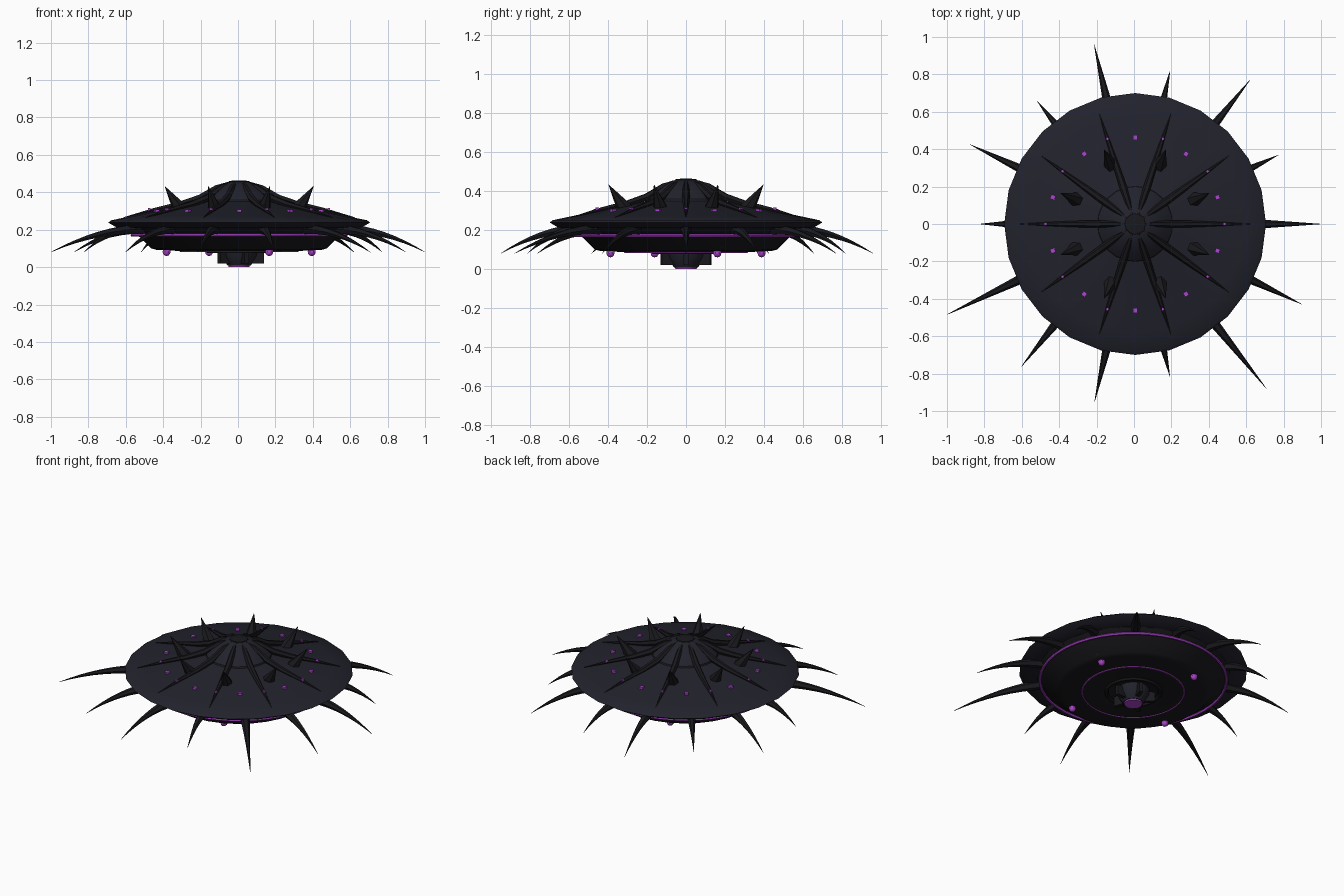
import bpy, bmesh, math
from math import cos, sin, radians, tau
from mathutils import Vector, Matrix

cube = bpy.data.objects.get("Cube")
if cube:
    bpy.data.objects.remove(cube, do_unlink=True)

CENTRE = Vector((0.006, 0, 0))


def material(name, rgb):
    m = bpy.data.materials.new(name)
    m.use_nodes = True
    m.diffuse_color = (*rgb, 1)
    bsdf = next(n for n in m.node_tree.nodes if n.type == 'BSDF_PRINCIPLED')
    bsdf.inputs["Base Color"].default_value = (*rgb, 1)
    return m


HULL = material("dark blue grey", (0.016, 0.016, 0.026))
HORN = material("near black", (0.010, 0.010, 0.013))
GLOW = material("glowing purple", (0.42, 0.06, 0.62))


def finish(name, bm, mat, angle=35):
    bmesh.ops.recalc_face_normals(bm, faces=bm.faces)
    mesh = bpy.data.meshes.new(name)
    bm.to_mesh(mesh)
    bm.free()
    mesh.materials.append(mat)
    ob = bpy.data.objects.new(name, mesh)
    ob.location = CENTRE
    bpy.context.collection.objects.link(ob)
    bpy.ops.object.select_all(action='DESELECT')
    ob.select_set(True)
    bpy.context.view_layer.objects.active = ob
    bpy.ops.object.shade_smooth_by_angle(angle=radians(angle))
    return ob


def bridge(bm, a, b):
    n = len(a)
    for i in range(n):
        bm.faces.new((a[i], a[(i + 1) % n], b[(i + 1) % n], b[i]))


def lathe(name, profile, mat, sides=24, closed=False):
    """Spin a (radius, height) profile; open ends are capped."""
    bm = bmesh.new()
    rings = [[bm.verts.new((r * cos(tau * i / sides), r * sin(tau * i / sides), z))
              for i in range(sides)] for r, z in profile]
    for a, b in zip(rings, rings[1:]):
        bridge(bm, a, b)
    if closed:
        bridge(bm, rings[-1], rings[0])
    else:
        bm.faces.new(rings[0])
        bm.faces.new(rings[-1])
    return finish(name, bm, mat)


def ring(name, radius, z, thick, mat):
    section = [(radius + thick * cos(tau * k / 6), z + thick * sin(tau * k / 6)) for k in range(6)]
    return lathe(name, section, mat, 48, True)


def tapered(bm, path, radii, angle, sides=6):
    """Tube along a (radius, height) path standing in the plane at this angle."""
    out = Vector((cos(angle), sin(angle), 0))
    side = Vector((-sin(angle), cos(angle), 0))
    pts = [out * r + Vector((0, 0, z)) for r, z in path]
    rings = []
    for i, p in enumerate(pts):
        along = (pts[min(i + 1, len(pts) - 1)] - pts[max(i - 1, 0)]).normalized()
        up = along.cross(side)
        rings.append([bm.verts.new(p + radii[i] * (side * cos(tau * k / sides) + up * sin(tau * k / sides)))
                      for k in range(sides)])
    for a, b in zip(rings, rings[1:]):
        bridge(bm, a, b)
    bm.faces.new(rings[0])
    bm.faces.new(rings[-1])


def polar(r, z, angle):
    return Matrix.Rotation(angle, 4, 'Z') @ Matrix.Translation((r, 0, z))


# Saucer: upper shell with rim, then the bowl beneath
lathe("upper_hull", [(0.10, 0.375), (0.22, 0.345), (0.40, 0.31), (0.58, 0.272), (0.685, 0.25),
                     (0.70, 0.238), (0.655, 0.212), (0.56, 0.205)], HULL)
lathe("lower_hull", [(0.60, 0.215), (0.565, 0.18), (0.53, 0.16), (0.47, 0.10), (0.44, 0.092),
                     (0.31, 0.086), (0.18, 0.086), (0.15, 0.10)], HORN, 32)
lathe("top_dome", [(0.205, 0.33), (0.20, 0.36), (0.165, 0.395), (0.12, 0.428),
                   (0.075, 0.452), (0.03, 0.461)], HULL)
lathe("dome_cap", [(0.06, 0.445), (0.055, 0.46), (0.02, 0.464)], HORN, 12)

# Glowing rings underneath
ring("outer_glow_ring", 0.572, 0.172, 0.009, GLOW)
ring("inner_glow_ring", 0.313, 0.087, 0.006, GLOW)

# Curved spikes around the rim, of uneven reach
reach = [0.994, 0.85, 0.985, 0.84, 0.985, 0.84, 0.98, 0.83, 1.117, 0.975, 0.975, 0.835, 1.125, 0.99]
bm = bmesh.new()
for i, tip in enumerate(reach):
    steps = [k / 8 for k in range(9)]
    path = [(0.55 + (tip - 0.55) * t, 0.205 - 0.125 * t * t) for t in steps]
    tapered(bm, path, [0.032 * (1 - t) + 0.0008 for t in steps], tau * i / len(reach))
finish("rim_spikes", bm, HORN)

# Ten ribs running down the shell, with lamps on and between them
ribs, studs, lamps = bmesh.new(), bmesh.new(), bmesh.new()
for i in range(10):
    a = tau * i / 10
    tapered(ribs, [(0.04, 0.452), (0.12, 0.425), (0.21, 0.37), (0.32, 0.335), (0.46, 0.305), (0.62, 0.265)],
            [0.010, 0.016, 0.020, 0.017, 0.011, 0.001], a)
    bmesh.ops.create_cube(studs, size=0.014, matrix=polar(0.48, 0.309, a))
    bmesh.ops.create_cube(lamps, size=0.024, matrix=polar(0.463, 0.295, a + tau / 20))
finish("hull_ribs", ribs, HORN)
finish("rib_studs", studs, GLOW)
finish("hull_lamps", lamps, GLOW)

# Eight straight horns on the shell
bm = bmesh.new()
for i in range(8):
    tapered(bm, [(0.335, 0.30), (0.36, 0.335), (0.43, 0.432)], [0.042, 0.032, 0.001], tau * (i + 0.5) / 8)
finish("shell_horns", bm, HORN)

# Four pods with glowing tips below
pods, tips = bmesh.new(), bmesh.new()
for i in range(4):
    a = tau * (i + 0.25) / 4
    bmesh.ops.create_uvsphere(pods, u_segments=12, v_segments=8, radius=0.05,
                              matrix=polar(0.435, 0.118, a) @ Matrix.Diagonal((1, 0.9, 0.5, 1)))
    bmesh.ops.create_uvsphere(tips, u_segments=8, v_segments=6, radius=0.023, matrix=polar(0.42, 0.082, a))
finish("belly_pods", pods, HORN)
finish("pod_lights", tips, GLOW)

# Central hub: collar, column, five fins and a glowing emitter
ring("hub_collar", 0.165, 0.086, 0.012, HORN)
lathe("hub_column", [(0.10, 0.10), (0.095, 0.06), (0.062, 0.008)], HULL, 16)
lathe("hub_emitter", [(0.058, 0.012), (0.055, 0.0)], GLOW, 16)
bm = bmesh.new()
for i in range(5):
    bmesh.ops.create_cube(bm, size=1, matrix=polar(0.09, 0.053, tau * i / 5)
                          @ Matrix.Diagonal((0.085, 0.025, 0.066, 1)))
finish("hub_fins", bm, HORN)
